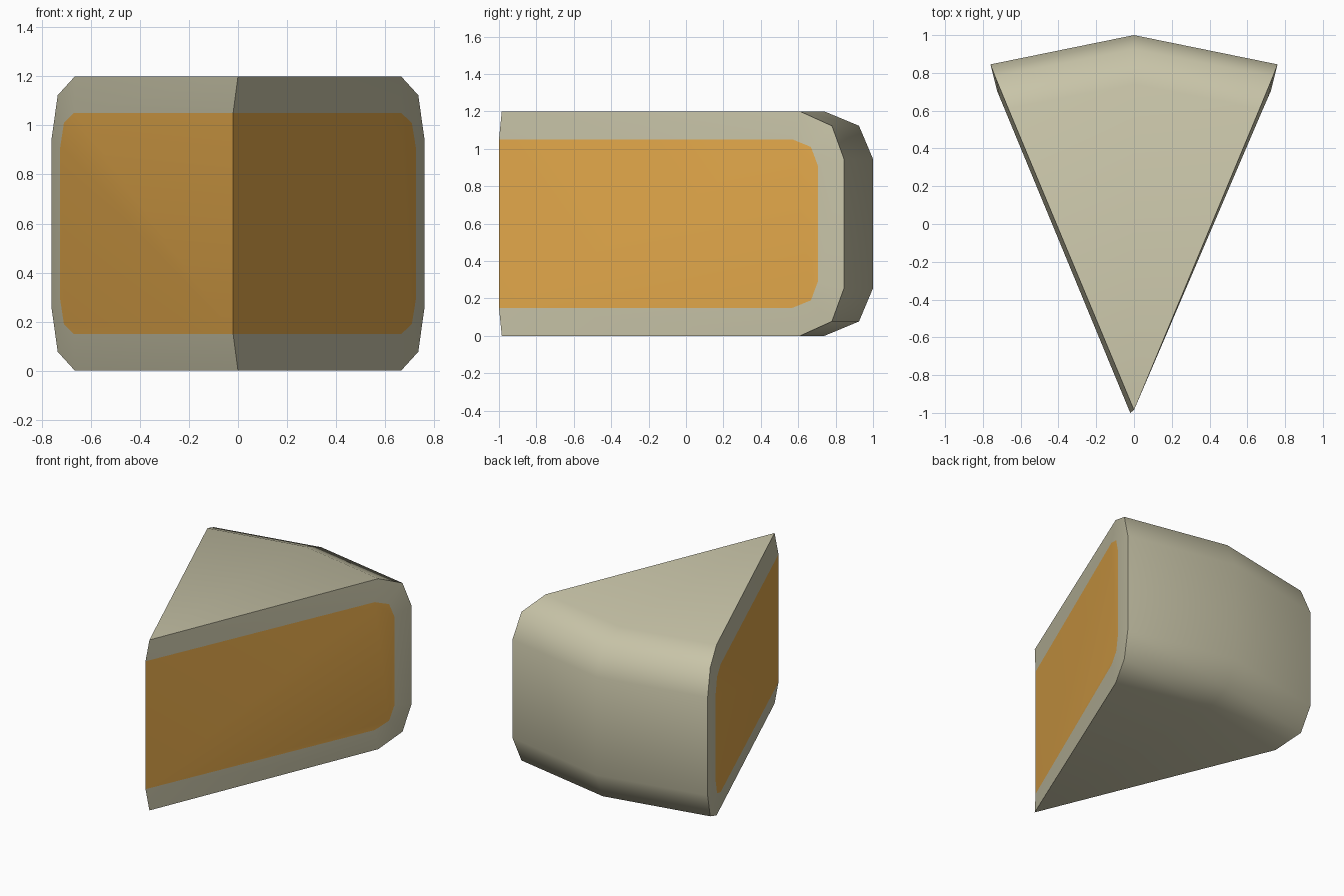
import bpy, bmesh, math

if "Cube" in bpy.data.objects:
    bpy.data.objects.remove(bpy.data.objects["Cube"])

H = 1.2


def material(name, color):
    m = bpy.data.materials.new(name)
    m.diffuse_color = (*color, 1)
    m.use_nodes = True
    m.node_tree.nodes["Principled BSDF"].inputs["Base Color"].default_value = m.diffuse_color
    return m


# Upper half-profiles; the lower half is mirrored about mid height
RIND_MIDDLE = [(0, 0.74, 1.2), (0, 0.925, 1.123), (0, 1.0, 0.945)]
RIND_SIDE = [(0.665, 0.61, 1.2), (0.735, 0.78, 1.123), (0.76, 0.845, 0.945)]
CUT = [(0.57, 1.05), (0.668, 1.01), (0.705, 0.91)]     # y, z of the painted cut
TIP_X = -0.02                                           # slightly off-centre tip


def both_halves(points):
    return points + [(x, y, H - z) for x, y, z in reversed(points)]


def cut_points(side):
    # Points lie on the straight line from the tip to the rind
    pts = [(TIP_X + (side * 0.725 - TIP_X) * (y + 1) / 1.705, y, z) for y, z in CUT]
    return both_halves(pts)


bm = bmesh.new()


def verts(points):
    return [bm.verts.new(p) for p in points]


tip_top, tip_bottom = verts([(0, -0.985, H), (0, -0.985, 0)])
cut_top, cut_bottom = verts([(TIP_X, -1, 1.05), (TIP_X, -1, 0.15)])
middle = verts(both_halves(RIND_MIDDLE))

for s in (1, -1):
    side = verts([(s * x, y, z) for x, y, z in both_halves(RIND_SIDE)])
    # Top, bottom and rounded back rind
    bm.faces.new((tip_top, side[0], middle[0]))
    bm.faces.new((tip_bottom, side[-1], middle[-1]))
    for i in range(len(side) - 1):
        bm.faces.new((side[i], side[i + 1], middle[i + 1], middle[i]))
    # Rind border around the cut, then the cut itself
    outer = [tip_top] + side + [tip_bottom]
    inner = [cut_top] + verts(cut_points(s)) + [cut_bottom]
    for i in range(len(outer) - 1):
        bm.faces.new((outer[i], outer[i + 1], inner[i + 1], inner[i]))
    bm.faces.new(inner).material_index = 1

bmesh.ops.recalc_face_normals(bm, faces=bm.faces)
mesh = bpy.data.meshes.new("cheese_wedge")
bm.to_mesh(mesh)
bm.free()
mesh.materials.append(material("pale rind", (0.578, 0.552, 0.392)))
mesh.materials.append(material("orange cheese", (0.776, 0.397, 0.07)))

wedge = bpy.data.objects.new("cheese_wedge", mesh)
bpy.context.collection.objects.link(wedge)
bpy.context.view_layer.objects.active = wedge
wedge.select_set(True)
bpy.ops.object.shade_smooth_by_angle(angle=math.radians(50))
